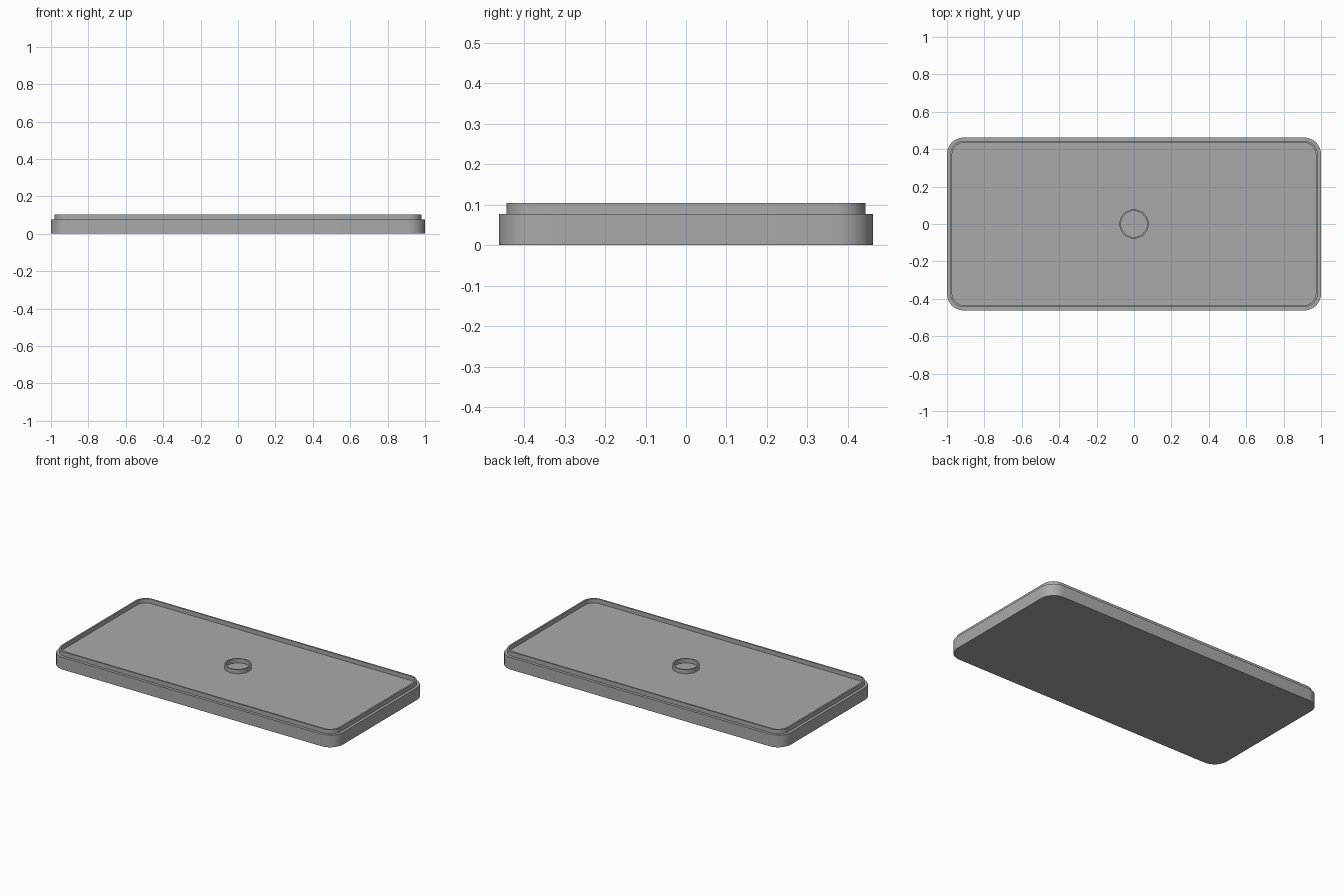
import bpy, bmesh
from math import sin, cos, pi, radians

if "Cube" in bpy.data.objects:
    bpy.data.objects.remove(bpy.data.objects["Cube"])

GREY = (0.4, 0.4, 0.4, 1)
grey = bpy.data.materials.new("plain grey")
grey.use_nodes = True
grey.diffuse_color = GREY
grey.node_tree.nodes["Principled BSDF"].inputs["Base Color"].default_value = GREY

FLOOR, TOP = 0.077, 0.104
STEPS = 12


def outline(hx, hy, r):
    """Rounded rectangle, counter-clockwise; a circle when hx = hy = r."""
    pts = []
    for k, (sx, sy) in enumerate([(1, 1), (-1, 1), (-1, -1), (1, -1)]):
        for i in range(STEPS):
            a = (k + i / (STEPS - 1 if hx > r else STEPS)) * pi / 2
            pts.append((sx * (hx - r) + r * cos(a), sy * (hy - r) + r * sin(a)))
    return pts


def build(name, z0, z1, outer, inner=None):
    """Extruded slab, or an open wall when an inner outline is given."""
    bm = bmesh.new()

    def loop(pts, z):
        return [bm.verts.new((x, y, z)) for x, y in pts]

    def bridge(a, b):
        for i in range(len(a)):
            j = (i + 1) % len(a)
            bm.faces.new((a[i], a[j], b[j], b[i]))

    low, high = loop(outer, z0), loop(outer, z1)
    bridge(low, high)
    if inner:
        in_low, in_high = loop(inner, z0), loop(inner, z1)
        bridge(high, in_high)
        bridge(in_high, in_low)
    else:
        bm.faces.new(high)
        bm.faces.new(low[::-1])
    mesh = bpy.data.meshes.new(name)
    bm.to_mesh(mesh)
    bm.free()
    obj = bpy.data.objects.new(name, mesh)
    bpy.context.collection.objects.link(obj)
    mesh.materials.append(grey)
    bpy.ops.object.select_all(action='DESELECT')
    obj.select_set(True)
    bpy.context.view_layer.objects.active = obj
    bpy.ops.object.shade_smooth_by_angle(angle=radians(30))
    return obj


# Solid base plate with rounded corners
build("base_plate", 0, FLOOR, outline(1, 0.462, 0.09))
# Thin raised lip set in from the edge
build("rim_lip", FLOOR, TOP, outline(0.982, 0.444, 0.072), outline(0.972, 0.434, 0.062))
# Small round collar in the middle
build("center_ring", FLOOR, TOP, outline(0.078, 0.078, 0.078), outline(0.07, 0.07, 0.07))
